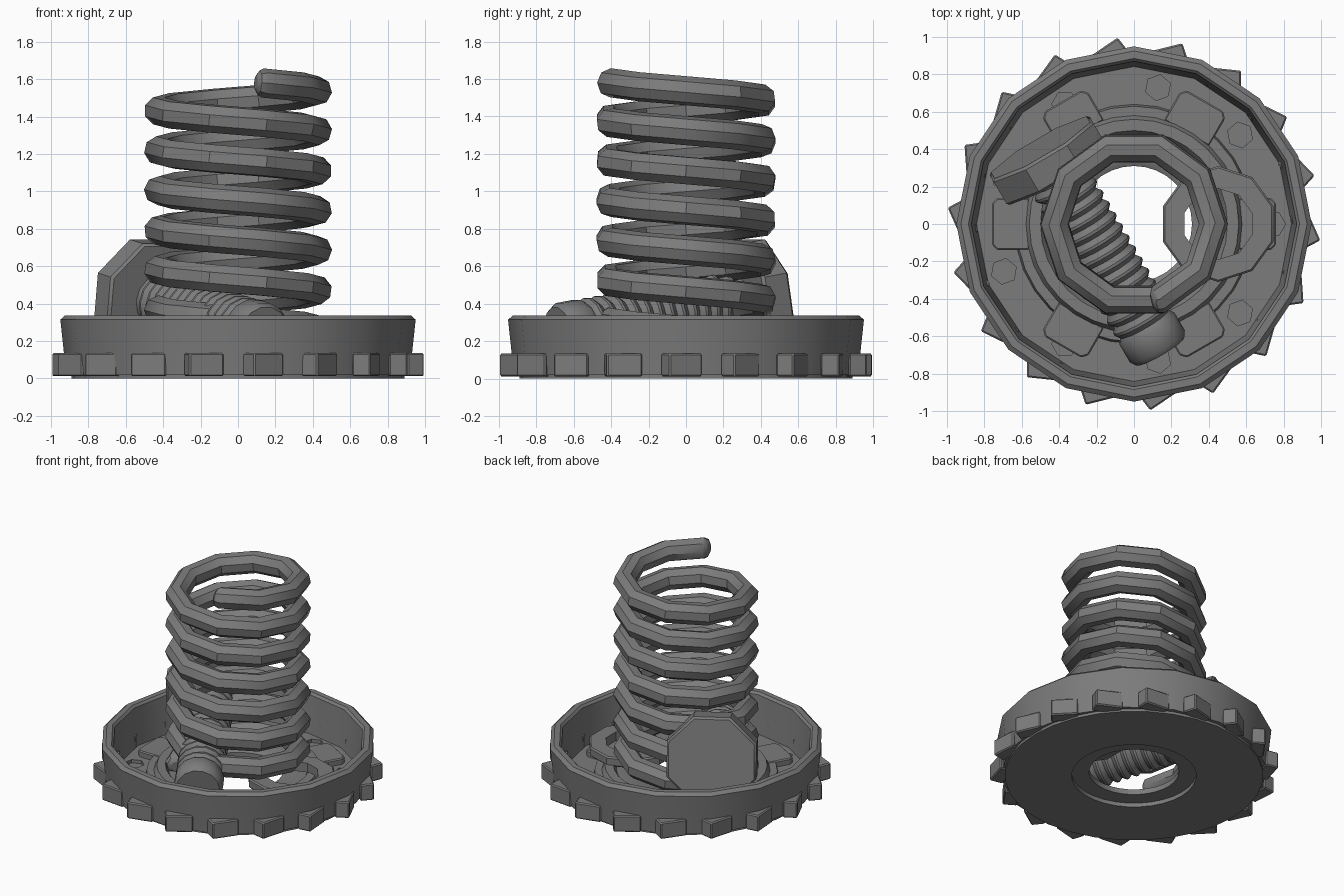
import bpy
import bmesh
from math import cos, sin, tau, radians
from mathutils import Matrix, Vector

if "Cube" in bpy.data.objects:
    bpy.data.objects.remove(bpy.data.objects["Cube"])

STEEL = (0.2, 0.2, 0.2, 1)
steel = bpy.data.materials.new("grey steel")
steel.use_nodes = True
steel.diffuse_color = STEEL
steel.node_tree.nodes["Principled BSDF"].inputs["Base Color"].default_value = STEEL


def finish(obj, smooth=True):
    obj.data.materials.clear()
    obj.data.materials.append(steel)
    bpy.ops.object.select_all(action="DESELECT")
    obj.select_set(True)
    bpy.context.view_layer.objects.active = obj
    if smooth:
        bpy.ops.object.shade_smooth_by_angle(angle=radians(35))
    return obj


def from_bmesh(name, bm, matrix=None, smooth=True):
    bmesh.ops.remove_doubles(bm, verts=bm.verts, dist=0.0001)
    bmesh.ops.recalc_face_normals(bm, faces=bm.faces)
    if matrix:
        bmesh.ops.transform(bm, matrix=matrix, verts=bm.verts)
    mesh = bpy.data.meshes.new(name)
    bm.to_mesh(mesh)
    bm.free()
    obj = bpy.data.objects.new(name, mesh)
    bpy.context.collection.objects.link(obj)
    return finish(obj, smooth)


def lathe(name, profile, sides, matrix=None, turn=0.0, closed=True):
    """Revolve (radius, height) points around z."""
    bm = bmesh.new()
    rings = []
    for i in range(sides):
        a = tau * i / sides + turn
        rings.append([bm.verts.new((r * cos(a), r * sin(a), z)) for r, z in profile])
    count = len(profile)
    for i in range(sides):
        here, there = rings[i], rings[(i + 1) % sides]
        for j in range(count if closed else count - 1):
            k = (j + 1) % count
            if profile[j][0] == 0 and profile[k][0] == 0:
                continue
            bm.faces.new((here[j], there[j], there[k], here[k]))
    return from_bmesh(name, bm, matrix)


def prisms(name, outline, low, high, angles, bevel=0.0):
    """Extrude one outline and repeat it around z."""
    bm = bmesh.new()
    for a in angles:
        spin = Matrix.Rotation(radians(a), 4, "Z")
        face = bm.faces.new([bm.verts.new(spin @ Vector((x, y, low))) for x, y in outline])
        new = bmesh.ops.extrude_face_region(bm, geom=[face])["geom"]
        top = [v for v in new if isinstance(v, bmesh.types.BMVert)]
        bmesh.ops.translate(bm, vec=(0, 0, high - low), verts=top)
    bmesh.ops.recalc_face_normals(bm, faces=bm.faces)
    if bevel:
        bmesh.ops.bevel(bm, geom=bm.edges[:], offset=bevel, segments=1, affect="EDGES")
    return from_bmesh(name, bm, smooth=False)


# Floor with stepped centre ring and open hole
base = lathe("base_plate", [
    (0.43, 0), (0.89, 0), (0.89, 0.04), (0.64, 0.04), (0.63, 0.08), (0.58, 0.08),
    (0.56, 0.12), (0.5, 0.12), (0.48, 0.09), (0.35, 0.09), (0.31, 0.07),
    (0.31, 0.03), (0.43, 0.03)], 32)

# Hexagonal sockets sunk into the floor
hexagon = [(0.74 + 0.07 * cos(tau * i / 6), 0.07 * sin(tau * i / 6)) for i in range(6)]
cutter = prisms("socket_cutter", hexagon, 0.015, 0.06, range(0, 360, 40))
cutter.hide_render = True
cut = base.modifiers.new("sockets", "BOOLEAN")
cut.operation = "DIFFERENCE"
cut.solver = "EXACT"
cut.object = cutter
bpy.ops.object.select_all(action="DESELECT")
base.select_set(True)
bpy.context.view_layer.objects.active = base
bpy.ops.object.modifier_apply(modifier=cut.name)
bpy.data.objects.remove(cutter)

# Tall faceted rim
lathe("rim_wall", [
    (0.84, 0.02), (0.92, 0.02), (0.93, 0.13), (0.95, 0.315), (0.925, 0.337),
    (0.885, 0.337), (0.87, 0.32)], 16)

# Slanted teeth round the foot of the rim
along = Vector((cos(radians(119)), sin(radians(119)))) * 0.19
inward = Vector((cos(radians(213)), sin(radians(213)))) * 0.1
tip = Vector((1.0, 0))
prisms("rim_teeth", [tip, tip + along, tip + along + inward, tip + inward],
       0.012, 0.135, [95 + 20 * i for i in range(18)], 0.008)

# Raised lugs round the centre ring
prisms("floor_lugs", [(0.56, -0.14), (0.73, -0.14), (0.76, -0.11),
                      (0.76, 0.11), (0.73, 0.14), (0.56, 0.14)],
       0.03, 0.085, range(0, 360, 60), 0.008)

# Coil spring with ten straight steps per turn
curve = bpy.data.curves.new("coil_spring", "CURVE")
curve.dimensions = "3D"
curve.bevel_depth = 0.078
curve.bevel_resolution = 2
curve.use_fill_caps = True
steps = 68
stations = [-0.14, -0.08] + list(range(steps + 1)) + [steps + 0.08, steps + 0.14]
spline = curve.splines.new("POLY")
spline.points.add(len(stations) - 1)
for i, (point, s) in enumerate(zip(spline.points, stations)):
    a = radians(-72 + 36 * s)
    point.co = (0.425 * cos(a), 0.425 * sin(a), 1.58 - 0.0213 * s, 1)
    point.radius = 0.5 if i in (0, len(stations) - 1) else 0.85 if s != int(s) else 1.0
spring = bpy.data.objects.new("coil_spring", curve)
bpy.context.collection.objects.link(spring)
bpy.ops.object.select_all(action="DESELECT")
spring.select_set(True)
bpy.context.view_layer.objects.active = spring
bpy.ops.object.convert(target="MESH")
finish(bpy.context.view_layer.objects.active)

# Loose bolt lying across the dish
head_end = Vector((-0.5, 0.41, 0.44))
axis = Vector((0.14, -0.68, 0.235)) - head_end
length = axis.length
lie = Matrix.Translation(head_end) @ axis.to_track_quat("Z", "Y").to_matrix().to_4x4()
lathe("bolt_head", [(0, 0), (0.32, 0), (0.335, 0.015), (0.335, 0.15), (0.32, 0.165), (0, 0.165)],
      8, lie, turn=tau / 16, closed=False)
shank = [(0, 0.1), (0.15, 0.1)]
d = 0.2
while d < length - 0.22:
    shank += [(0.145, d), (0.168, d + 0.03), (0.168, d + 0.045)]
    d += 0.07
shank += [(0.15, d), (0.17, d + 0.03), (0.17, length - 0.03), (0.15, length), (0, length)]
lathe("bolt_shank", shank, 14, lie, closed=False)

# Loose washer under the spring
lathe("washer", [(0.19, 0.11), (0.3, 0.11), (0.31, 0.12), (0.31, 0.17), (0.3, 0.18), (0.19, 0.18)],
      10, Matrix.Translation((0.45, 0, 0)), turn=tau / 20)
